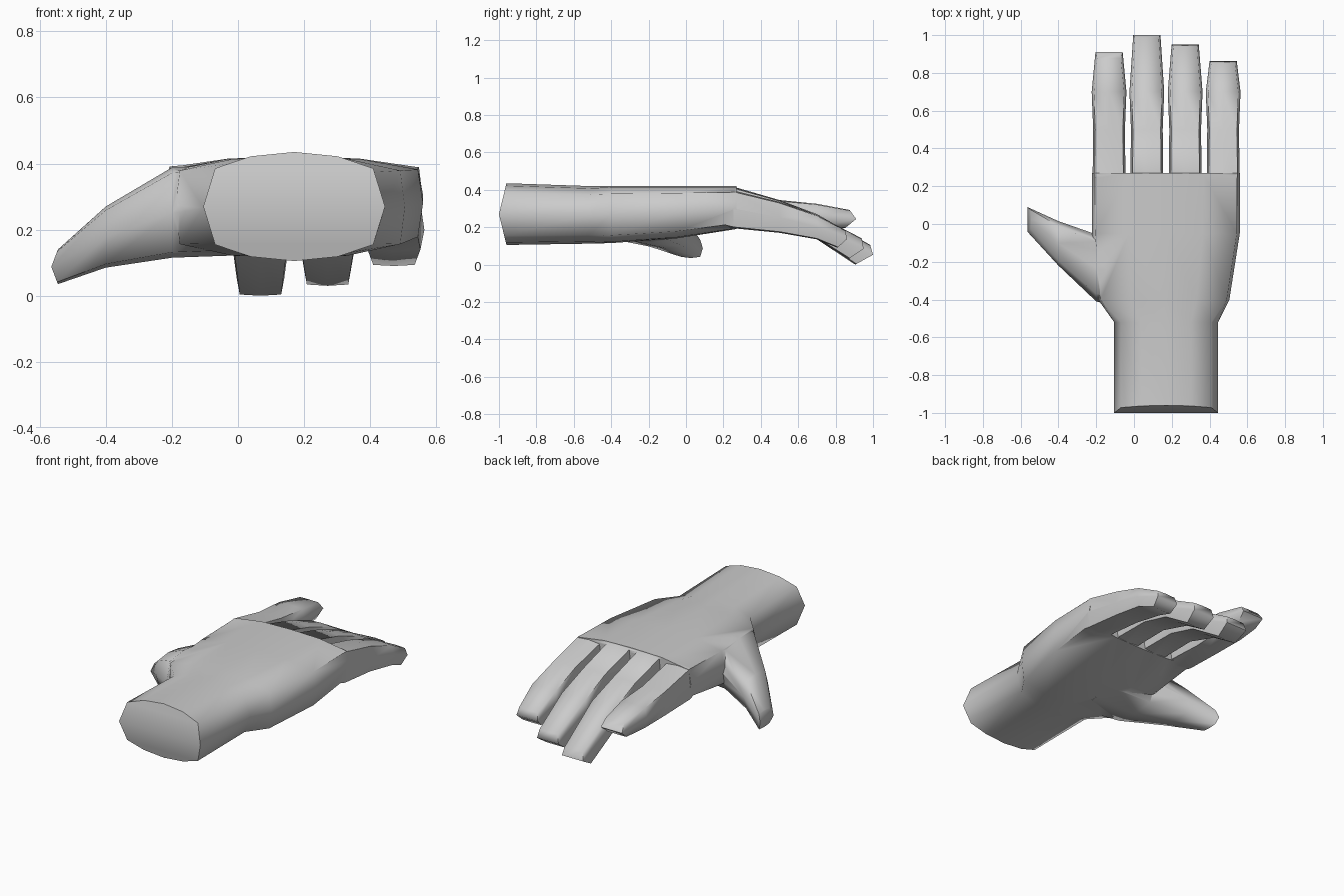
import bpy, bmesh, math
from mathutils import Vector

if "Cube" in bpy.data.objects:
    bpy.data.objects.remove(bpy.data.objects["Cube"])

# Quarter cross-sections (unit width / height), mirrored into full rings
WRIST_Q = [(1, 0), (.87, .7), (.48, .92), (0, 1)]
PALM_Q = [(1, 0), (.96, .73), (.5, .96), (0, 1)]
FINGER_Q = [(1, 0), (.87, .93), (0, 1)]
THUMB_Q = [(1, 0), (.78, .88), (0, 1)]


def full_ring(q):
    top = q + [(-a, b) for a, b in reversed(q[:-1])]
    return top + [(a, -b) for a, b in reversed(top[1:-1])]


def cap(bm, ring):
    # close a ring with rows of quads running left to right
    n = len(ring)
    h, k = n // 2, n // 4
    for i in range(-k, k):
        loop = []
        for v in (ring[i], ring[i + 1], ring[(h - i - 1) % n], ring[(h - i) % n]):
            if v not in loop:
                loop.append(v)
        bm.faces.new(loop)


def loft(name, rings):
    # each ring: quarter, centre, half-width vector, half-height vector, bulge vector
    bm = bmesh.new()
    loops = []
    for q, c, u, v, w in rings:
        c, u, v, w = map(Vector, (c, u, v, w))
        loops.append([bm.verts.new(c + u * a + v * b + w * (1 - abs(b)))
                      for a, b in full_ring(q)])
    n = len(loops[0])
    for r, s in zip(loops, loops[1:]):
        for i in range(n):
            j = (i + 1) % n
            bm.faces.new((r[i], r[j], s[j], s[i]))
    cap(bm, loops[0])
    cap(bm, loops[-1])
    bmesh.ops.recalc_face_normals(bm, faces=bm.faces)
    me = bpy.data.meshes.new(name)
    bm.to_mesh(me)
    bm.free()
    ob = bpy.data.objects.new(name, me)
    bpy.context.collection.objects.link(ob)
    return ob


# Wrist and palm: section, y, x0, x1, z0, z1, bulge
palm = [(WRIST_Q, -.96, -.105, .445, .105, .435, -.04),
        (WRIST_Q, -.52, -.105, .445, .112, .42, 0),
        (PALM_Q, -.40, -.19, .505, .115, .42, 0),
        (PALM_Q, -.05, -.222, .56, .14, .42, 0),
        (PALM_Q, .27, -.222, .56, .19, .42, 0)]
hand = loft("hand", [
    (q, ((x0 + x1) / 2, y, (z0 + z1) / 2), ((x1 - x0) / 2, 0, 0),
     (0, 0, (z1 - z0) / 2), (0, w, 0)) for q, y, x0, x1, z0, z1, w in palm])

# Thumb: x, y0, y1, z0, z1, bulge
thumb = [(.08, -.48, -.08, .125, .40, 0),
         (-.2, -.41, -.055, .115, .388, 0),
         (-.4, -.22, .015, .085, .27, 0),
         (-.545, -.04, .09, .035, .14, -.02)]
parts = [loft("thumb", [
    (THUMB_Q, (x, (y0 + y1) / 2, (z0 + z1) / 2), (0, (y1 - y0) / 2, 0),
     (0, 0, (z1 - z0) / 2), (w, 0, 0)) for x, y0, y1, z0, z1, w in thumb])]

# Fingers: centre x, (z0, z1) at base / y=.5 / y=.7, tip bottom (y, z), tip top (y, z), tip y
fingers = {
    "index_finger": (-.132, (.197, .398), (.19, .345), (.195, .325), (.85, .195), (.875, .292), .91),
    "middle_finger": (.068, (.192, .416), (.195, .345), (.135, .27), (.905, 0), (.985, .105), 1.0),
    "ring_finger": (.271, (.192, .416), (.195, .345), (.14, .265), (.87, .03), (.94, .14), .95),
    "little_finger": (.472, (.194, .396), (.17, .335), (.135, .265), (.81, .09), (.85, .185), .862),
}
for name, (x, base, mid, top, tb, tt, tip_y) in fingers.items():
    rings = []
    for y, (z0, z1), w in ((.08, (.24, .36), .06), (.255, base, .087),
                           (.5, mid, .084), (.7, top, .092)):
        rings.append((FINGER_Q, (x, y, (z0 + z1) / 2), (w, 0, 0),
                      (0, 0, (z1 - z0) / 2), (0, 0, 0)))
    cy, cz = (tb[0] + tt[0]) / 2, (tb[1] + tt[1]) / 2
    rings.append((FINGER_Q, (x, cy, cz), (.072, 0, 0),
                  (0, (tt[0] - tb[0]) / 2, (tt[1] - tb[1]) / 2), (0, tip_y - cy, 0)))
    parts.append(loft(name, rings))

# Fuse thumb and fingers into one skin
bpy.context.view_layer.objects.active = hand
hand.select_set(True)
for p in parts:
    m = hand.modifiers.new("fuse", 'BOOLEAN')
    m.operation = 'UNION'
    m.solver = 'EXACT'
    m.object = p
    bpy.ops.object.modifier_apply(modifier=m.name)
    bpy.data.objects.remove(p)
bpy.ops.object.shade_smooth_by_angle(angle=math.radians(75))
